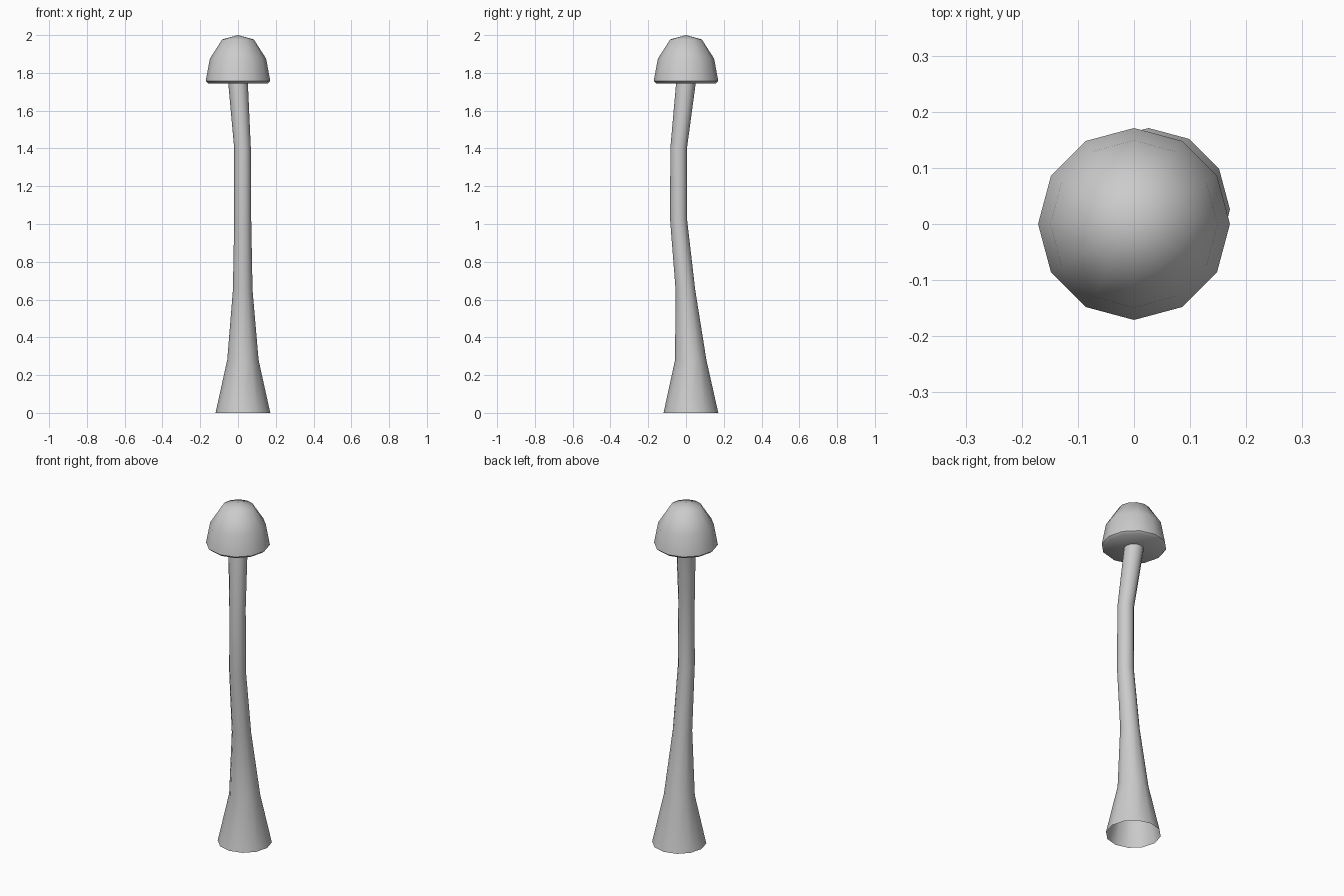
import bpy, bmesh, math

if "Cube" in bpy.data.objects:
    bpy.data.objects.remove(bpy.data.objects["Cube"])

SIDES = 12


def lathe(name, rings, tip=None, close_end=False):
    """Skin a stack of 12-sided rings given as (x, y, z, radius)."""
    bm = bmesh.new()
    loops = []
    for x, y, z, r in rings:
        loops.append([bm.verts.new((x + r * math.cos(2 * math.pi * i / SIDES),
                                    y + r * math.sin(2 * math.pi * i / SIDES), z))
                      for i in range(SIDES)])
    for low, high in zip(loops, loops[1:]):
        for i in range(SIDES):
            j = (i + 1) % SIDES
            bm.faces.new((low[i], low[j], high[j], high[i]))
    if tip:
        top = bm.verts.new(tip)
        for i in range(SIDES):
            bm.faces.new((loops[-1][i], loops[-1][(i + 1) % SIDES], top))
    if close_end:
        bm.faces.new(loops[0][::-1])
    mesh = bpy.data.meshes.new(name)
    bm.to_mesh(mesh)
    bm.free()
    obj = bpy.data.objects.new(name, mesh)
    bpy.context.collection.objects.link(obj)
    bpy.ops.object.select_all(action='DESELECT')
    obj.select_set(True)
    bpy.context.view_layer.objects.active = obj
    bpy.ops.object.shade_smooth_by_angle(angle=math.radians(50))
    return obj


# Curved, flaring stem, open at the foot
lathe("stem", [
    (0.026, 0.026, 0.0, 0.145),
    (0.026, 0.025, 0.28, 0.083),
    (0.025, -0.003, 0.65, 0.052),
    (0.025, -0.039, 1.02, 0.045),
    (0.024, -0.039, 1.40, 0.044),
    (0.0, 0.0, 1.75, 0.052),
])

# Domed cap with a small lip and flat underside
lathe("cap", [
    (0, 0, 1.744, 0.158),
    (0, 0, 1.756, 0.171),
    (0, 0, 1.875, 0.149),
    (0, 0, 1.977, 0.084),
], tip=(0, 0, 2.0), close_end=True)
